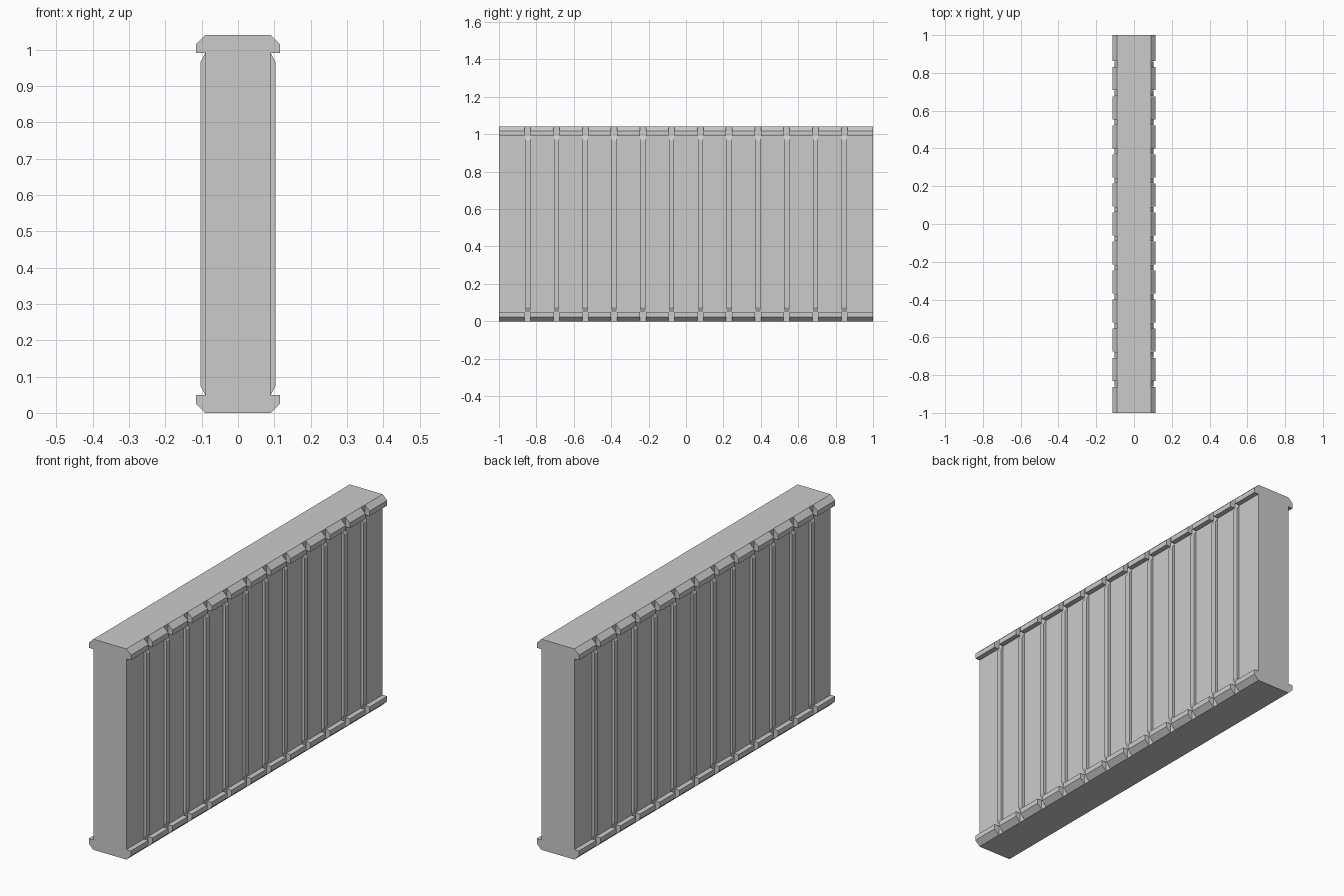
import bpy, bmesh

if "Cube" in bpy.data.objects:
    bpy.data.objects.remove(bpy.data.objects["Cube"])

H = 1.04          # total height
W = 0.09          # half thickness of the core slab
N = 13            # lip segments per edge
PITCH = 2 / N
GAP = 0.032       # gap between lip segments
RIB = 0.028       # rib width


def prism(bm, profile, y0, y1):
    """Extrude a closed (x, z) profile from y0 to y1."""
    a = [bm.verts.new((x, y0, z)) for x, z in profile]
    b = [bm.verts.new((x, y1, z)) for x, z in profile]
    n = len(profile)
    bm.faces.new(a)
    bm.faces.new(b[::-1])
    for i in range(n):
        j = (i + 1) % n
        bm.faces.new((a[j], a[i], b[i], b[j]))


def make(name, bm):
    bmesh.ops.recalc_face_normals(bm, faces=bm.faces)
    me = bpy.data.meshes.new(name)
    bm.to_mesh(me)
    bm.free()
    ob = bpy.data.objects.new(name, me)
    bpy.context.collection.objects.link(ob)
    return ob


# Core slab
bm = bmesh.new()
prism(bm, [(-W, 0), (W, 0), (W, H), (-W, H)], -1, 1)
make("wall_core", bm)

# Chamfered lip segments along the bottom and top edges
lip = [(W, 0), (0.115, 0.024), (0.115, 0.049), (W, 0.049)]
for name, flip in (("bottom_lips", False), ("top_lips", True)):
    bm = bmesh.new()
    for side in (-1, 1):
        prof = [(side * x, H - z if flip else z) for x, z in lip]
        for i in range(N):
            y0 = -1 + i * PITCH + (GAP / 2 if i else 0)
            y1 = -1 + (i + 1) * PITCH - (GAP / 2 if i < N - 1 else 0)
            prism(bm, prof, y0, y1)
    make(name, bm)

# Vertical ribs with tapered ends, one below each lip gap
rib = [(W, 0.049), (0.103, 0.074), (0.103, H - 0.074), (W, H - 0.049)]
bm = bmesh.new()
for side in (-1, 1):
    for i in range(1, N):
        y = -1 + i * PITCH
        prism(bm, [(side * x, z) for x, z in rib], y - RIB / 2, y + RIB / 2)
make("wall_ribs", bm)
